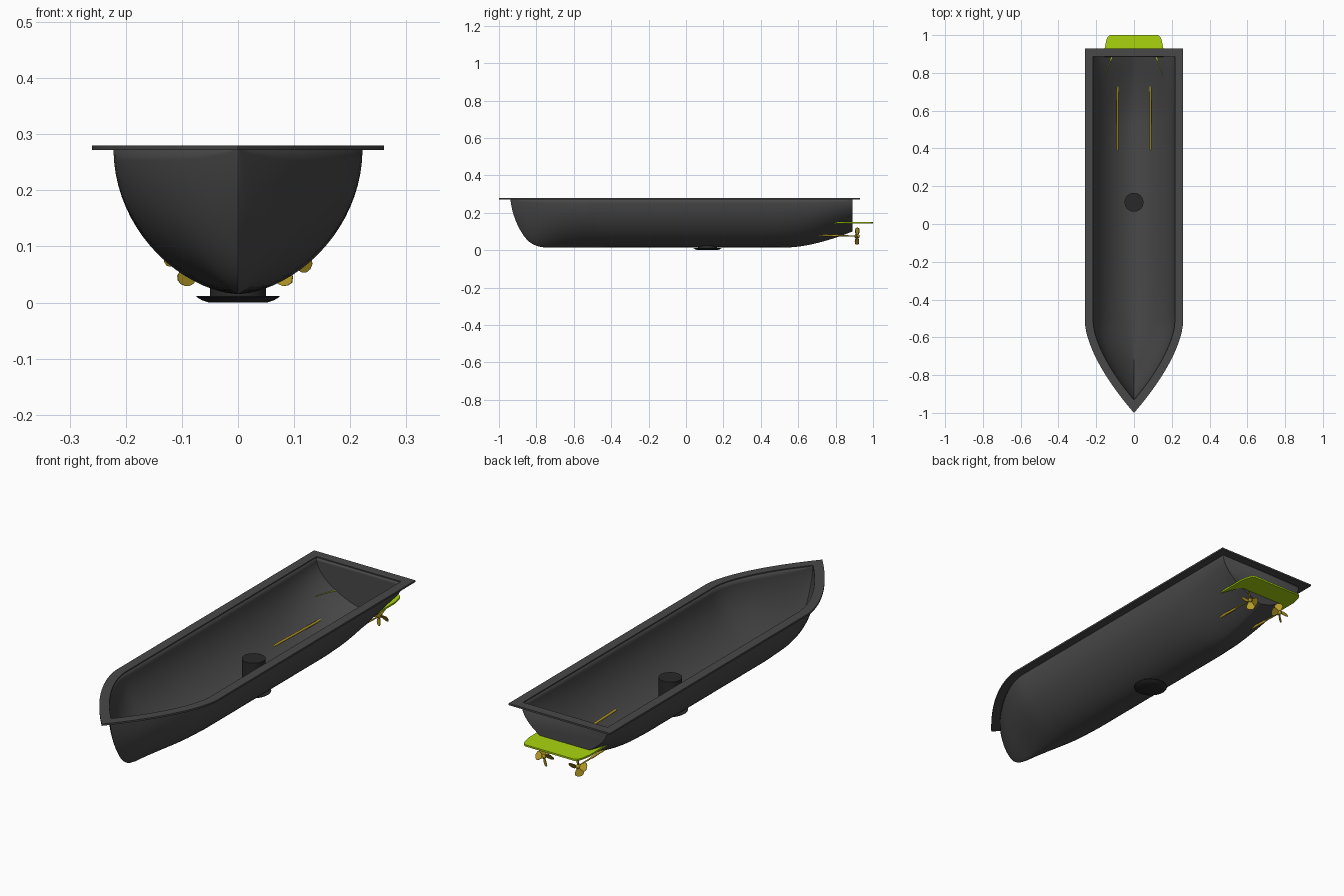
import bpy, bmesh, math
from mathutils import Matrix, Vector

if "Cube" in bpy.data.objects:
    bpy.data.objects.remove(bpy.data.objects["Cube"])


def mat(name, col):
    m = bpy.data.materials.new(name)
    m.diffuse_color = (*col, 1)
    m.use_nodes = True
    m.node_tree.nodes["Principled BSDF"].inputs["Base Color"].default_value = m.diffuse_color
    return m


GREY = mat("hull grey", (0.065, 0.065, 0.065))
BLACK = mat("dark grey", (0.022, 0.022, 0.022))
GREEN = mat("lime green", (0.40, 0.66, 0.004))
GOLD = mat("brass", (0.48, 0.34, 0.02))


def finish(bm, name, material, angle=35):
    me = bpy.data.meshes.new(name)
    bm.to_mesh(me)
    bm.free()
    ob = bpy.data.objects.new(name, me)
    bpy.context.collection.objects.link(ob)
    me.materials.append(material)
    bpy.ops.object.select_all(action='DESELECT')
    ob.select_set(True)
    bpy.context.view_layer.objects.active = ob
    bpy.ops.object.shade_smooth_by_angle(angle=math.radians(angle))
    return ob


def lathe(bm, prof, matrix=Matrix(), n=40):
    """Closed solid of revolution about local z from (radius, z) points."""
    rings = [[bm.verts.new(matrix @ Vector((r * math.cos(2 * math.pi * i / n),
                                            r * math.sin(2 * math.pi * i / n), z)))
              for i in range(n)] for r, z in prof]
    for a, b in zip(rings, rings[1:]):
        for i in range(n):
            bm.faces.new((a[i], a[(i + 1) % n], b[(i + 1) % n], b[i]))
    bm.faces.new(rings[0][::-1])
    bm.faces.new(rings[-1])


def slab(bm, pts, z, h, matrix=Matrix()):
    """Flat outline extruded upward by h."""
    lo = [bm.verts.new(matrix @ Vector((x, y, z))) for x, y in pts]
    hi = [bm.verts.new(matrix @ Vector((x, y, z + h))) for x, y in pts]
    bm.faces.new(lo[::-1])
    bm.faces.new(hi)
    n = len(pts)
    for i in range(n):
        bm.faces.new((lo[i], lo[(i + 1) % n], hi[(i + 1) % n], hi[i]))


def lerp_table(tab, v):
    for (a, p), (b, q) in zip(tab, tab[1:]):
        if v <= b:
            return p + (q - p) * max(0, (v - a) / (b - a))
    return tab[-1][1]


# ---- hull shape rules ----
TOP, BOW, STERN = 0.275, -0.94, 0.89
STEM = [(-0.94, 0.275), (-0.93, 0.215), (-0.914, 0.165), (-0.895, 0.122), (-0.87, 0.08),
        (-0.845, 0.05), (-0.82, 0.032), (-0.79, 0.02), (-0.76, 0.015)]


def plan(y, bow, w):
    u = min(1, max(0, (y - bow) / (-0.52 - bow)))
    return w * (1 - (1 - u) ** 1.6)


def keel(y):
    if y < 0.55:
        return lerp_table(STEM, y)
    return 0.015 + 0.085 * ((y - 0.55) / 0.34) ** 1.6


def half_width(y, t):
    b = lerp_table([(-0.94, 1.0), (-0.4, 1.7), (0.45, 1.7), (0.85, 1.25)], y)
    return plan(y, BOW, 0.222) * (1 - (1 - t) ** 2) ** (1 / b)


# hull shell
ys = [-0.94 + 0.18 * (i / 16) ** 1.3 for i in range(17)]
ys += [-0.76 + 0.36 * i / 12 for i in range(1, 13)]
ys += [-0.2, 0.1, 0.4] + [0.45 + 0.44 * i / 12 for i in range(13)]
N = 18
bm = bmesh.new()
rows = []
for y in ys:
    row = []
    for j in range(-N, N + 1):
        t = (abs(j) / N) ** 1.6
        s = 1 if j > 0 else -1
        row.append(bm.verts.new((s * half_width(y, t), y, keel(y) + t * (TOP - keel(y)))))
    rows.append(row)
for a, b in zip(rows, rows[1:]):
    for j in range(2 * N):
        bm.faces.new((a[j], b[j], b[j + 1], a[j + 1]))
bm.faces.new(rows[-1])
bmesh.ops.remove_doubles(bm, verts=bm.verts, dist=0.0002)
bmesh.ops.recalc_face_normals(bm, faces=bm.faces)
bm.normal_update()
if sum(f.normal.z * f.calc_area() for f in bm.faces) > 0:
    bmesh.ops.reverse_faces(bm, faces=bm.faces)
hull = finish(bm, "hull_shell", GREY)
sol = hull.modifiers.new("thickness", 'SOLIDIFY')
sol.thickness, sol.offset = 0.006, -1

# deck flange around the rim
bm = bmesh.new()


def outline(bow, stern, w):
    yy = [bow + (-0.52 - bow) * i / 20 for i in range(21)] + [stern]
    return [(plan(y, bow, w), y) for y in yy] + [(-plan(y, bow, w), y) for y in yy[:0:-1]]


outer, inner = outline(-1.0, 0.93, 0.26), outline(-0.932, 0.886, 0.217)
loops = [[bm.verts.new((x, y, z)) for x, y in o]
         for o, z in ((outer, 0.272), (outer, 0.28), (inner, 0.28), (inner, 0.272))]
n = len(outer)
for k in range(4):
    a, b = loops[k], loops[(k + 1) % 4]
    for i in range(n):
        bm.faces.new((a[i], a[(i + 1) % n], b[(i + 1) % n], b[i]))
bmesh.ops.recalc_face_normals(bm, faces=bm.faces)
finish(bm, "deck_flange", GREY)

# vertical tube through the keel with a shallow dish below
bm = bmesh.new()
at = Matrix.Translation((0, 0.115, 0))
lathe(bm, [(0.05, 0.008), (0.05, 0.16)], at)
lathe(bm, [(0.052, 0.0), (0.064, 0.004), (0.074, 0.010), (0.074, 0.012)], at)
finish(bm, "keel_tube", BLACK)

# stern plate wrapping the transom
PZ = 0.143
side = [(0.125, 1.0), (0.138, 0.993), (0.146, 0.975), (0.155, 0.93)]
for y in (0.87, 0.80):
    side.append((max(0.155, half_width(y, (PZ - keel(y)) / (TOP - keel(y))) + 0.004), y))
for y in (0.785, 0.81, 0.84, 0.865, 0.886):
    side.append((half_width(y, (PZ - keel(y)) / (TOP - keel(y))) - 0.002, y))
bm = bmesh.new()
slab(bm, side + [(-x, y) for x, y in side[::-1]], PZ, 0.008)
bmesh.ops.recalc_face_normals(bm, faces=bm.faces)
finish(bm, "stern_plate", GREEN)

# propeller shafts and propellers, one per side
blade = [(-0.005, 0.004), (-0.014, 0.018), (-0.02, 0.03), (-0.018, 0.038), (-0.010, 0.044),
         (0.0, 0.046), (0.010, 0.044), (0.018, 0.038), (0.018, 0.028), (0.012, 0.016), (0.005, 0.004)]
for s, label in ((1, "right"), (-1, "left")):
    a, b = Vector((s * 0.087, 0.39, 0.09)), Vector((s * 0.087, 0.915, 0.075))
    axis = (b - a).to_track_quat('Z', 'Y').to_matrix().to_4x4()
    length = (b - a).length
    bm = bmesh.new()
    m = Matrix.Translation(a) @ axis
    lathe(bm, [(0.0055, 0), (0.0055, length * 0.8), (0.0035, length * 0.82), (0.0035, length)], m, 16)
    finish(bm, "shaft_" + label, GOLD)

    bm = bmesh.new()
    m = Matrix.Translation(b) @ axis
    lathe(bm, [(0.006, -0.014), (0.009, -0.01), (0.009, 0.008), (0.005, 0.014)], m, 20)
    for k in range(4):
        turn = Matrix.Rotation(k * math.pi / 2 + 0.15, 4, 'Z') @ Matrix.Rotation(s * 0.6, 4, 'Y')
        slab(bm, blade, -0.001, 0.002, m @ turn)
    bmesh.ops.recalc_face_normals(bm, faces=bm.faces)
    finish(bm, "propeller_" + label, GOLD)
